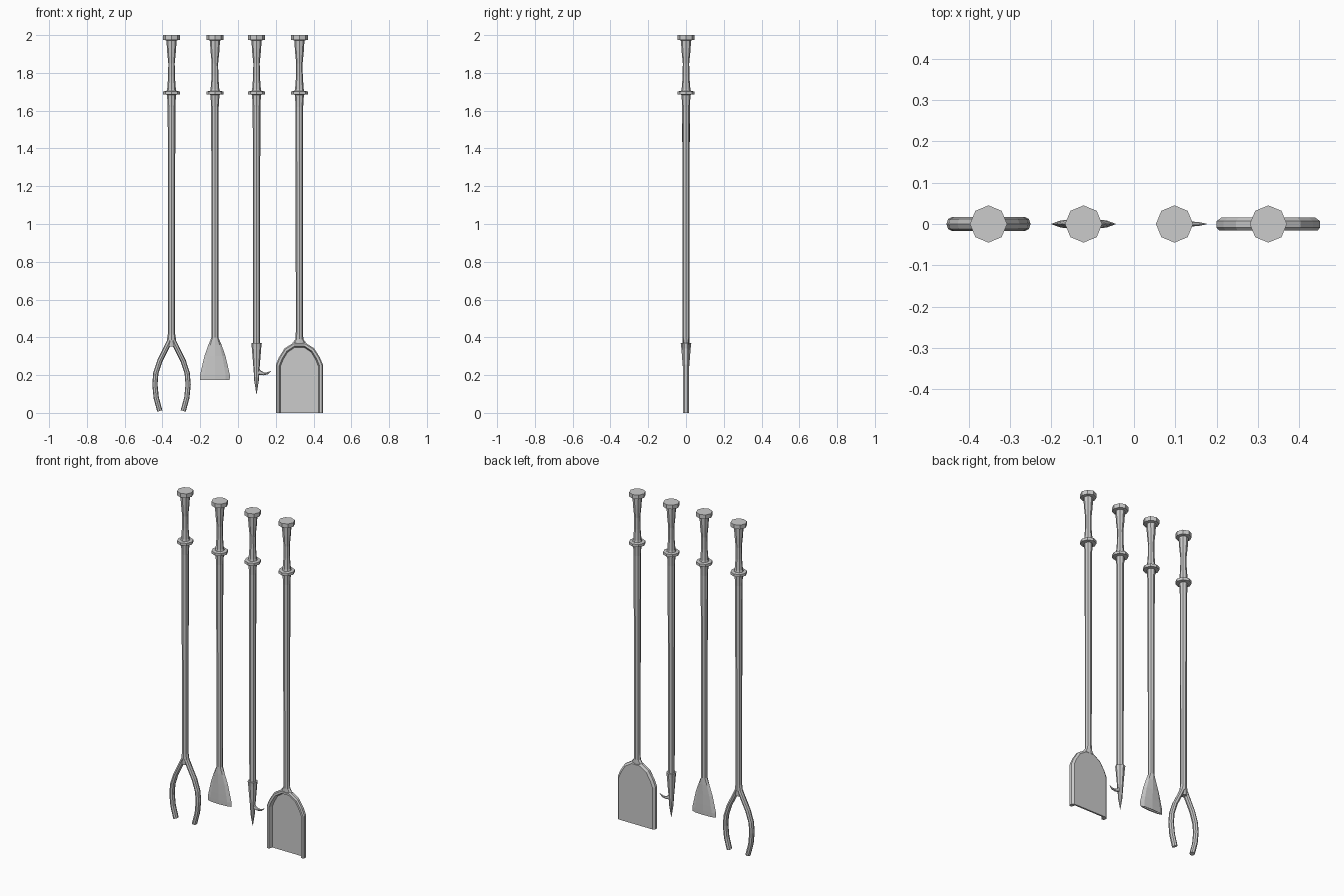
import bpy, bmesh, math
from mathutils import Vector

if "Cube" in bpy.data.objects:
    bpy.data.objects.remove(bpy.data.objects["Cube"])


def finish(name, bm):
    bmesh.ops.recalc_face_normals(bm, faces=bm.faces)
    me = bpy.data.meshes.new(name)
    bm.to_mesh(me)
    bm.free()
    ob = bpy.data.objects.new(name, me)
    bpy.context.collection.objects.link(ob)
    return ob


def bridge(bm, a, b, closed=True):
    n = len(a)
    for i in range(n if closed else n - 1):
        j = (i + 1) % n
        bm.faces.new((a[i], a[j], b[j], b[i]))


def sweep(name, stations, straight=False, sides=8):
    """Loft flat-sided rings through (x, z, half width, half depth) stations."""
    bm = bmesh.new()
    rings = []
    for i, (x, z, w, d) in enumerate(stations):
        if straight:
            t = Vector((0, 0, -1))
        else:
            p = stations[max(i - 1, 0)]
            q = stations[min(i + 1, len(stations) - 1)]
            t = Vector((q[0] - p[0], 0, q[1] - p[1])).normalized()
        side = Vector((-t.z, 0, t.x))
        ring = []
        for k in range(sides):
            a = 2 * math.pi * k / sides
            ring.append(bm.verts.new(Vector((x, 0, z)) + side * w * math.cos(a)
                                     + Vector((0, d * math.sin(a), 0))))
        rings.append(ring)
    for a, b in zip(rings, rings[1:]):
        bridge(bm, a, b)
    bm.faces.new(rings[0])
    bm.faces.new(rings[-1])
    return finish(name, bm)


def column(name, x, profile):
    return sweep(name, [(x + o, z, w, d) for o, z, w, d in profile], straight=True)


# Shared knob, grip, collar and upper shaft
HANDLE = [(2.0, .045), (1.975, .045), (1.972, .027), (1.91, .023), (1.85, .017),
          (1.78, .018), (1.715, .023), (1.704, .026), (1.702, .045), (1.686, .045),
          (1.684, .024), (1.62, .020)]


def handle(name, x, lower):
    column(name, x, [(0, z, r, r) for z, r in HANDLE] + lower)


TONGS, BRUSH, POKER, SHOVEL = -.352, -.122, .098, .325

# Tongs: shaft and two mirrored arms
handle("tongs_shaft", TONGS, [(0, .42, .019, .018), (0, .385, .025, .018),
                              (0, .352, .022, .017)])
ARM = [(.008, .385), (.032, .335), (.062, .275), (.083, .21), (.088, .15),
       (.081, .08), (.062, .01)]
for s, side in ((-1, "left"), (1, "right")):
    sweep("tongs_arm_" + side, [(TONGS + s * x, z, .014, .017) for x, z in ARM])

# Brush: shaft widening into a flat blade with a hollow end
handle("brush_blade", BRUSH, [
    (0, .40, .018, .017), (0, .36, .035, .016), (0, .30, .056, .014),
    (0, .24, .070, .013), (0, .20, .079, .012), (0, .175, .078, .011),
    (0, .177, .072, .006), (0, .19, .070, .005)])

# Poker: shaft, socketed spike and curved barb
handle("poker_shaft", POKER, [(0, .36, .019, .019)])
column("poker_spike", POKER, [(0, .37, .028, .028), (0, .345, .025, .025),
                              (0, .22, .015, .015), (0, .17, .012, .012),
                              (0, .10, .001, .001)])
sweep("poker_barb", [(.098, .222, .022, .009), (.116, .213, .012, .008),
                     (.135, .207, .008, .006), (.155, .209, .006, .005),
                     (.175, .222, .001, .001)])

# Shovel: shaft flaring into the pan
handle("shovel_shaft", SHOVEL, [(0, .43, .019, .018), (0, .39, .021, .017),
                                (0, .372, .035, .016), (0, .357, .045, .014)])

# Shovel pan: rimmed tray, open at the bottom edge
HALF = [(.125, 0), (.125, .255), (.108, .295), (.078, .342), (.03, .372)]
bm = bmesh.new()


def outline(inset, y):
    cz = .2
    pts = []
    for x, z in HALF:
        k = (.125 - inset) / .125
        pts.append((x * k, z if z < .01 else z - inset * max(0, (z - cz)) / .172))
    pts += [(-x, z) for x, z in reversed(pts)]
    return [bm.verts.new((SHOVEL + x, y, z)) for x, z in pts]


loops = [outline(.012, .016), outline(0, .007), outline(0, -.009),
         outline(.006, -.016), outline(.018, -.016), outline(.025, .006)]
for a, b in zip(loops, loops[1:]):
    bridge(bm, a, b, closed=False)
bm.faces.new(loops[0])
bm.faces.new(loops[-1])
bm.faces.new([l[0] for l in loops] + [l[-1] for l in reversed(loops)])
finish("shovel_pan", bm)
